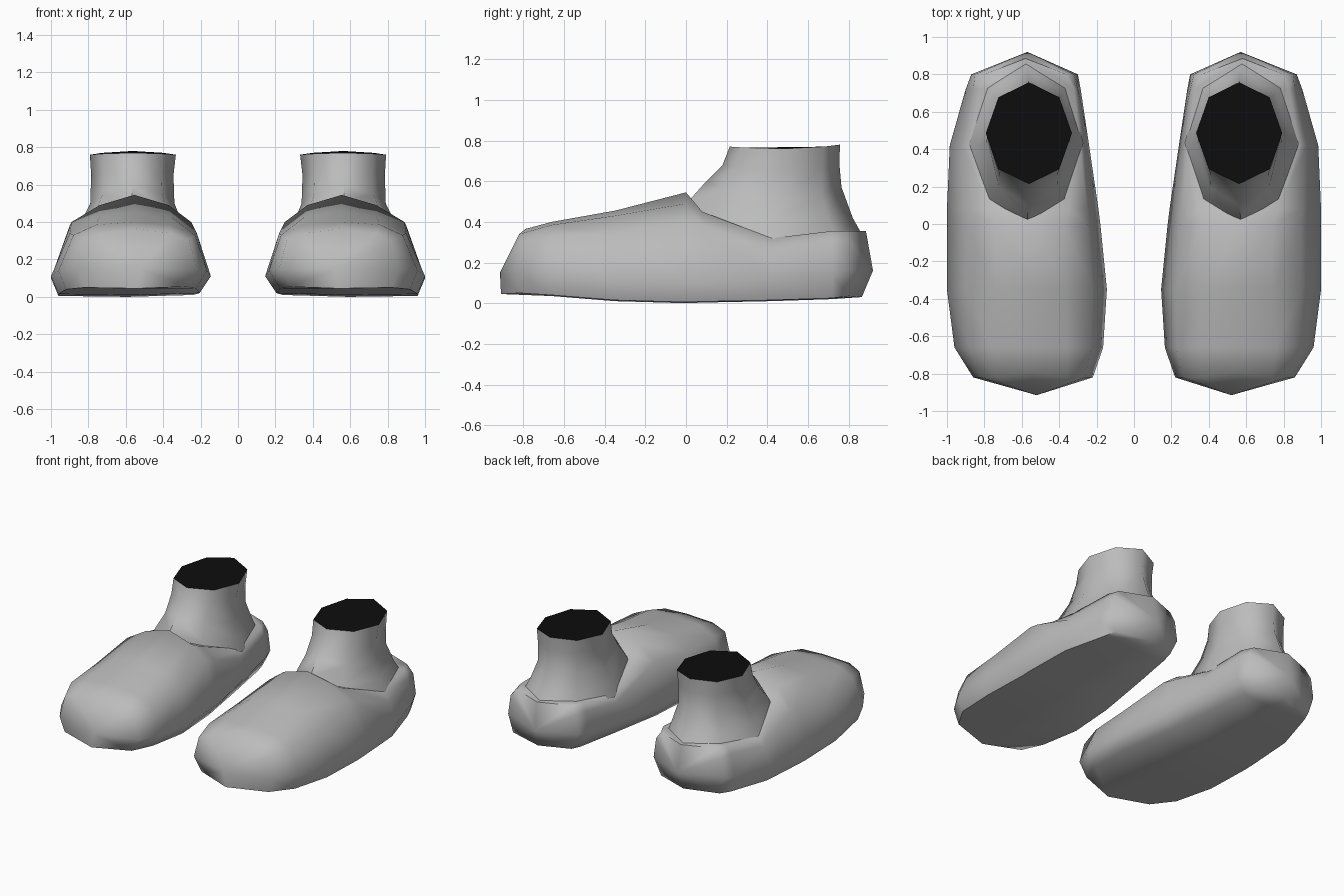
import bpy, bmesh, math

if "Cube" in bpy.data.objects:
    bpy.data.objects.remove(bpy.data.objects["Cube"])


def material(name, value):
    m = bpy.data.materials.new(name)
    m.diffuse_color = (value, value, value, 1)
    m.use_nodes = True
    m.node_tree.nodes["Principled BSDF"].inputs["Base Color"].default_value = m.diffuse_color
    return m


grey = material("grey", 0.5)
black = material("black", 0.004)


def finish(bm, name, mats, angle):
    """Make the object, smooth it and mirror it to the other foot."""
    bmesh.ops.recalc_face_normals(bm, faces=bm.faces)
    mesh = bpy.data.meshes.new(name)
    bm.to_mesh(mesh)
    bm.free()
    ob = bpy.data.objects.new(name, mesh)
    bpy.context.collection.objects.link(ob)
    for m in mats:
        mesh.materials.append(m)
    bpy.ops.object.select_all(action='DESELECT')
    ob.select_set(True)
    bpy.context.view_layer.objects.active = ob
    bpy.ops.object.shade_smooth_by_angle(angle=math.radians(angle))
    ob.modifiers.new("other_foot", 'MIRROR').use_axis = (True, False, False)
    return ob


def loft(bm, rings):
    """Skin consecutive closed rings of points."""
    rows = [[bm.verts.new(p) for p in ring] for ring in rings]
    n = len(rows[0])
    for a, b in zip(rows, rows[1:]):
        for i in range(n):
            j = (i + 1) % n
            bm.faces.new((a[i], a[j], b[j], b[i]))
    return rows


def fan(bm, ring, tip):
    """Close a ring with triangles to one tip point."""
    t = bm.verts.new(tip)
    for i in range(len(ring)):
        bm.faces.new((ring[i], ring[(i + 1) % len(ring)], t))


# Shoe stations from toe to heel:
# y side, y bottom, y top, z sole | widest x, x, z | shoulder x, x, z | upper x, x, z | z top
stations = [
    (-.82, -.91, -.79, .045, .22, .86, .15, .26, .82, .30, .36, .74, .34, .365),
    (-.66, -.66, -.66, .035, .165, .96, .14, .23, .88, .33, .36, .76, .385, .40),
    (-.35, -.35, -.35, .01, .145, 1.0, .11, .22, .90, .34, .36, .74, .43, .455),
    (0, 0, 0, 0, .18, 1.0, .10, .25, .89, .40, .37, .74, .49, .545),
    (.08, .08, .08, .003, .19, 1.0, .10, .25, .90, .38, .35, .77, .45, .45),
    (.42, .42, .42, .01, .24, .985, .12, .265, .92, .26, .29, .88, .32, .32),
    (.72, .72, .72, .02, .285, .90, .14, .30, .86, .30, .32, .83, .355, .355),
    (.80, .865, .885, .03, .30, .87, .16, .32, .85, .30, .36, .80, .355, .355),
]


def section(s):
    y, yb, yt, zb, wi, wo, zw, si, so, zs, ui, uo, zu, zt = s
    return [((wi + wo) / 2, yb, zb), (wi + .06, y, zb + .01), (wi, y, zw),
            (si, y, zs), (ui, y, zu), ((ui + uo) / 2, yt, zt), (uo, y, zu),
            (so, y, zs), (wo, y, zw), (wo - .04, y, zb + .005)]


bm = bmesh.new()
rows = loft(bm, [section(s) for s in stations])
fan(bm, rows[0], (.52, -.915, .15))
fan(bm, rows[-1], (.57, .92, .16))
finish(bm, "shoe", [grey], 65)

# Ankle rings: centre x, y front, y back, x radius, z front, z side, z back
ankle_rings = [
    (.58, .00, .87, .31, .45, .30, .33),
    (.57, .02, .82, .27, .51, .40, .42),
    (.565, .10, .765, .225, .60, .50, .57),
    (.565, .18, .755, .22, .68, .65, .68),
    (.562, .215, .757, .23, .77, .76, .78),
]


def octagon(r):
    cx, y0, y1, rx, zf, zs, zb = r
    pts = []
    for k in range(8):
        c, s = math.cos(k * math.pi / 4), math.sin(k * math.pi / 4)
        z = zs + ((zf if s < 0 else zb) - zs) * s * s
        pts.append((cx + rx * c, (y0 + y1) / 2 + (y1 - y0) / 2 * s, z))
    return pts


bm = bmesh.new()
rows = loft(bm, [octagon(r) for r in ankle_rings])
bm.faces.new(rows[-1])
ankle = finish(bm, "ankle", [grey, black], 65)
ankle.data.polygons[-1].material_index = 1  # dark top opening
